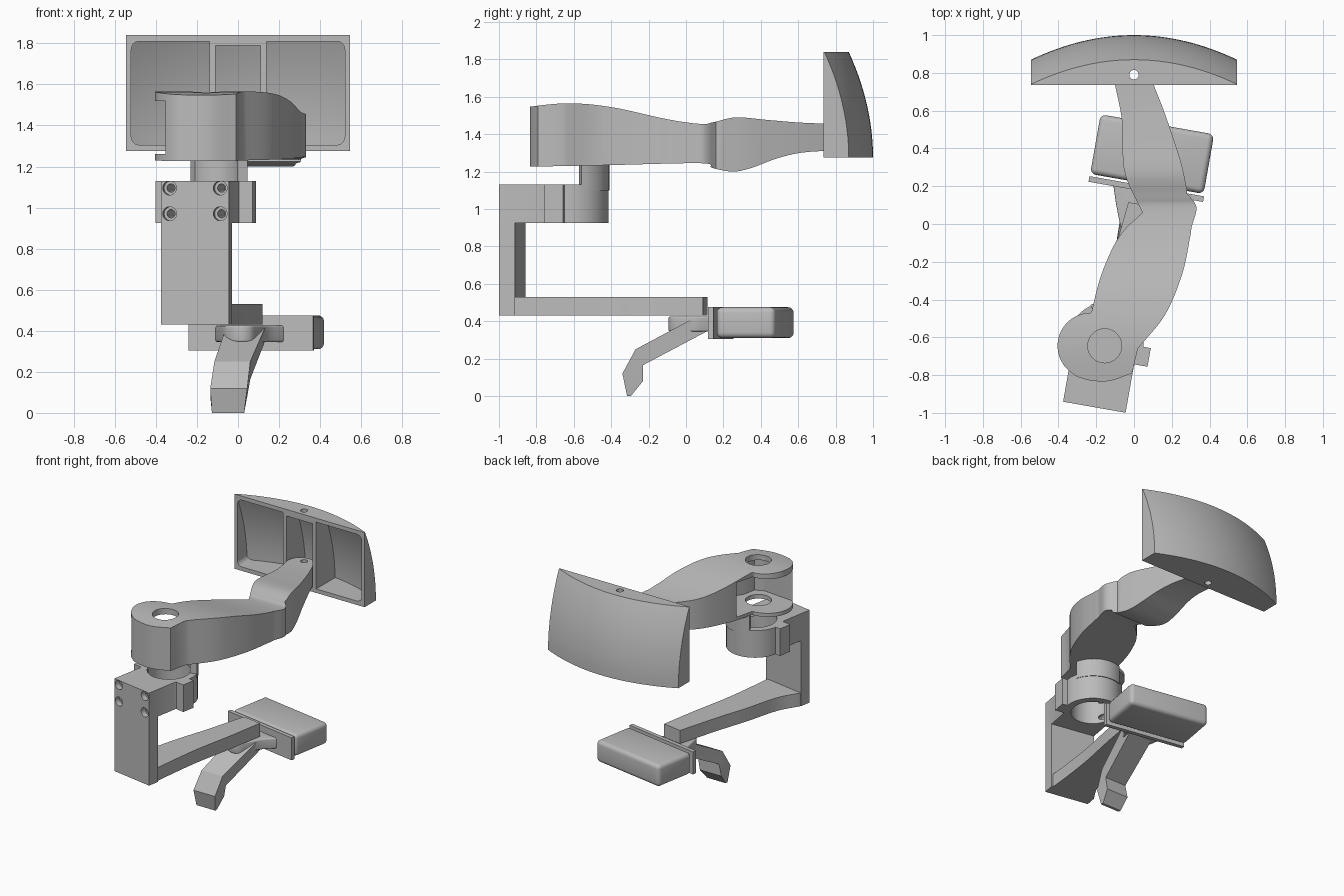
import bpy, bmesh, math
from math import radians, sin, cos
from mathutils import Matrix, Vector

if "Cube" in bpy.data.objects:
    bpy.data.objects.remove(bpy.data.objects["Cube"])

grey = bpy.data.materials.new("plain_grey")
grey.use_nodes = True
grey.diffuse_color = (0.5, 0.5, 0.5, 1)
grey.node_tree.nodes["Principled BSDF"].inputs["Base Color"].default_value = (0.5, 0.5, 0.5, 1)
TILT = Matrix.Rotation(radians(-10), 4, 'Z')


def make(name, bm, matrix=None):
    if matrix:
        bm.transform(matrix)
    bmesh.ops.recalc_face_normals(bm, faces=bm.faces[:])
    me = bpy.data.meshes.new(name)
    bm.to_mesh(me)
    bm.free()
    me.materials.append(grey)
    ob = bpy.data.objects.new(name, me)
    bpy.context.collection.objects.link(ob)
    return ob


def spline(pts, steps=6):
    """Smooth open curve through the points."""
    p = [Vector(q) for q in pts]
    p = [2 * p[0] - p[1]] + p + [2 * p[-1] - p[-2]]
    out = []
    for a, b, c, d in zip(p, p[1:], p[2:], p[3:]):
        for i in range(steps):
            t = i / steps
            out.append(0.5 * (2 * b + (c - a) * t + (2 * a - 5 * b + 4 * c - d) * t * t
                              + (3 * b - a - 3 * c + d) * t ** 3))
    return out + [p[-2]]


def arc(cx, cy, r, a0, a1, n=16):
    return [(cx + r * cos(radians(a0 + (a1 - a0) * i / n)),
             cy + r * sin(radians(a0 + (a1 - a0) * i / n))) for i in range(n + 1)]


def prism(name, pts, lo, hi, axis='Z', matrix=None):
    """Extrude an outline along the axis; X uses (y, z), Y uses (x, z)."""
    place = {'X': lambda p, h: (h, p[0], p[1]), 'Y': lambda p, h: (p[0], h, p[1]),
             'Z': lambda p, h: (p[0], p[1], h)}[axis]
    bm = bmesh.new()
    face = bm.faces.new([bm.verts.new(place(p, lo)) for p in pts])
    geo = bmesh.ops.extrude_face_region(bm, geom=[face], use_keep_orig=True)['geom']
    shift = Vector(place((0, 0), hi - lo))
    bmesh.ops.translate(bm, vec=shift, verts=[g for g in geo if isinstance(g, bmesh.types.BMVert)])
    return make(name, bm, matrix)


def rod(x, y, r, lo, hi, axis='Z', matrix=None):
    return prism("cutter", arc(x, y, r, 0, 360, 32)[:-1], lo, hi, axis, matrix)


def rect(x0, x1, y0, y1):
    return [(x0, y0), (x1, y0), (x1, y1), (x0, y1)]


def boolean(ob, other, op='DIFFERENCE'):
    mod = ob.modifiers.new("bool", 'BOOLEAN')
    mod.operation, mod.object, mod.solver = op, other, 'EXACT'
    bake(ob)
    bpy.data.objects.remove(other)
    return ob


def bake(ob):
    bpy.context.view_layer.update()
    me = bpy.data.meshes.new_from_object(ob.evaluated_get(bpy.context.evaluated_depsgraph_get()))
    ob.modifiers.clear()
    ob.data = me


def bevel(ob, width, segments=4):
    mod = ob.modifiers.new("bevel", 'BEVEL')
    mod.width, mod.segments, mod.limit_method = width, segments, 'ANGLE'
    mod.angle_limit = radians(50)
    bake(ob)


# Curved head pad with three front pockets
def curved_slab(name, x0, x1, z0, z1, front, inset=0.0):
    bm = bmesh.new()
    bmesh.ops.create_grid(bm, x_segments=24, y_segments=14, size=0.5)
    back = bm.verts[:]
    bmesh.ops.extrude_face_region(bm, geom=bm.faces[:], use_keep_orig=True)
    for i, v in enumerate(bm.verts):
        x, z = x0 + (v.co.x + 0.5) * (x1 - x0), z0 + (v.co.y + 0.5) * (z1 - z0)
        y = 1 - 0.13 * ((z - 1.275) / 0.565) ** 2 - 0.13 * (x / 0.545) ** 2 - inset
        v.co = (x, max(y, 0.738) if i < len(back) else front, z)
    return make(name, bm)


pad = curved_slab("head_pad", -0.545, 0.545, 1.275, 1.84, 0.735)
for side in (-1, 1):
    x0, x1 = sorted((side * 0.14, side * 0.52))
    pocket = curved_slab("pocket", x0, x1, 1.305, 1.81, 0.7, 0.03)
    outer, r = side * 0.48, 0.04
    outline = [(side * 0.13, 1.30)] + [(outer + side * r * cos(radians(a)), zc + r * sin(radians(a)))
                                       for zc, start in ((1.345, -90), (1.77, 0))
                                       for a in range(start, start + 91, 15)] + [(side * 0.13, 1.82)]
    boolean(pocket, prism("corner_shape", outline, 0.6, 1.1, 'Y'), 'INTERSECT')
    boolean(pad, pocket)
boolean(pad, curved_slab("pocket", -0.11, 0.11, 1.305, 1.79, 0.7, 0.03))
boolean(pad, rod(0, 0.79, 0.025, 1.1, 2))

# Main arm: plan outline intersected with a side profile
plan = (spline([(0.02, -0.66), (0.165, -0.48), (0.255, -0.265), (0.295, -0.08), (0.305, -0.015)])
        + spline([(0.305, -0.015), (0.33, 0.07), (0.32, 0.115), (0.28, 0.16)])[1:]
        + spline([(0.28, 0.185), (0.245, 0.34), (0.165, 0.58), (0.105, 0.735)])
        + arc(0, 0.745, 0.1, 0, 180)
        + spline([(-0.10, 0.735), (-0.065, 0.555), (-0.06, 0.37), (-0.04, 0.24), (0.045, 0.06)])
        + spline([(0.045, 0.06), (-0.05, -0.03), (-0.115, -0.13), (-0.18, -0.29), (-0.225, -0.465)])[1:]
        + arc(-0.23, -0.645, 0.175, 90, 235)
        + spline([(-0.3, -0.81), (-0.22, -0.83), (-0.125, -0.83), (-0.01, -0.79)]))
top = spline([(-0.9, 1.54), (-0.64, 1.565), (-0.4, 1.545), (-0.1, 1.48), (0.08, 1.455),
              (0.15, 1.465), (0.27, 1.49), (0.45, 1.475), (0.65, 1.46), (0.9, 1.455)])
under = spline([(0.9, 1.315), (0.65, 1.305), (0.5, 1.275), (0.35, 1.22), (0.25, 1.2),
                (0.14, 1.22), (0.08, 1.245), (-0.4, 1.235), (-0.9, 1.225)])
arm = prism("main_arm", plan, 1, 1.8)
boolean(arm, prism("arm_profile", top + under, -1, 1, 'X'), 'INTERSECT')
hollow = [(-0.6, -0.77), (-0.32, -0.77), (-0.1, -0.79), (-0.04, -0.76), (-0.02, -0.66),
          (0.1, -0.48), (0.15, -0.36), (0, -0.33), (-0.3, -0.33), (-0.6, -0.4)]
boolean(arm, prism("hollow", hollow, 1.26, 1.52))
boolean(arm, rod(-0.155, -0.645, 0.09, 1, 1.8))
boolean(arm, rod(0, 0.79, 0.025, 1, 1.8))

# Pivot collar hanging below the arm
prism("pivot_collar", arc(-0.147, -0.61, 0.2, 15, 115) + arc(-0.147, -0.61, 0.15, 115, 15), 1.1, 1.24)

# Upright bracket with clamp, in its own tilted frame
frame = Matrix.Translation((-0.21, -0.97, 0)) @ TILT
prism("bracket_column", rect(-0.168, 0.168, 0, 0.085), 0.43, 0.93, 'Z', frame)
clamp = prism("bracket_clamp", rect(-0.168, 0.168, 0, 0.3), 0.925, 1.13, 'Z', frame)
boolean(clamp, prism("flange", rect(-0.24, 0.24, 0.26, 0.36), 0.925, 1.13, 'Z', frame), 'UNION')
boolean(clamp, rod(0, 0.36, 0.2, 0.925, 1.13, 'Z', frame), 'UNION')
boolean(clamp, rod(0, 0.36, 0.15, 0.8, 1.3, 'Z', frame))
for u in (-0.125, 0.125):
    for z in (0.97, 1.095):
        boolean(clamp, rod(u, z, 0.034, -0.1, 0.04, 'Y', frame))
        boolean(clamp, rod(u, z, 0.02, -0.1, 0.3, 'Y', frame))

# Lower arm
left = spline([(-0.36, -0.86), (-0.27, -0.7), (-0.2, -0.45), (-0.12, -0.2), (-0.03, 0.115)])
right = spline([(0.12, 0.09), (0.07, -0.2), (0.01, -0.5), (-0.03, -0.8), (-0.045, -0.98)])
lower = prism("lower_arm", left + right + [(-0.37, -0.93)], 0.43, 0.53)

# Chin pad and its backing plate
chin = prism("chin_pad", rect(-0.305, 0.305, -0.16, 0.16), 0.31, 0.475, 'Z',
             Matrix.Translation((0.096, 0.37, 0)) @ TILT)
bevel(chin, 0.03)
prism("pad_plate", rect(-0.308, 0.308, -0.015, 0.015), 0.305, 0.475, 'Z',
      Matrix.Translation((0.065, 0.185, 0)) @ TILT)

# Rounded web that joins the plate and hook
web = prism("hook_web", spline([(-0.11, 0.21), (-0.09, 0.08), (-0.06, -0.04), (0, -0.09),
                                (0.06, -0.08), (0.1, -0.02), (0.15, 0.07), (0.23, 0.15)]), 0.345, 0.425)
bevel(web, 0.025)

# Hook: rectangular sections joined end to end
sections = [(-0.06, 0.13, (0.03, 0.41), (0.11, 0.345)), (-0.115, 0.06, (-0.27, 0.25), (-0.23, 0.165)),
            (-0.135, 0.045, (-0.34, 0.12), (-0.23, 0.08)), (-0.127, 0.03, (-0.315, 0), (-0.295, 0))]
bm = bmesh.new()
rings = [[bm.verts.new((x, *p)) for x, p in ((a, t), (b, t), (b, u), (a, u))] for a, b, t, u in sections]
for r0, r1 in zip(rings, rings[1:]):
    for i in range(4):
        j = (i + 1) % 4
        bm.faces.new((r0[i], r0[j], r1[j], r1[i]))
bm.faces.new(rings[0])
bm.faces.new(rings[-1])
make("hook", bm)

# Smooth shading with sharp edges
for ob in bpy.context.scene.objects:
    ob.select_set(ob.type == 'MESH')
bpy.context.view_layer.objects.active = arm
bpy.ops.object.shade_smooth_by_angle(angle=radians(30))
